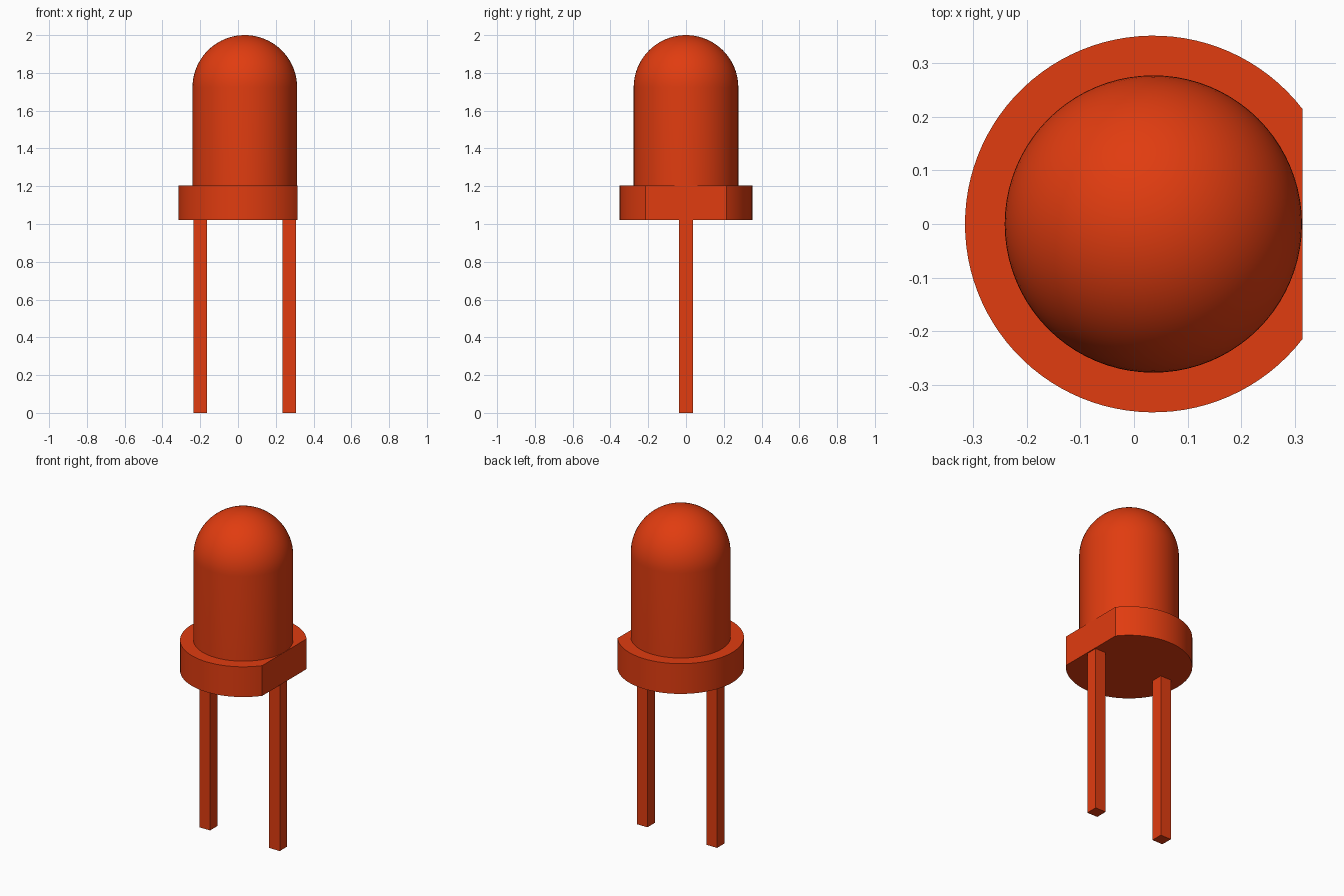
import bpy, bmesh
from math import sin, cos, pi, acos, radians

if "Cube" in bpy.data.objects:
    bpy.data.objects.remove(bpy.data.objects["Cube"])

CX = 0.036                      # axis of the round parts
BODY_R, FLANGE_R = 0.277, 0.351
FLAT_X = 0.314                  # flat side of the flange
Z_FLANGE, Z_BODY, Z_TOP = 1.02, 1.205, 2.0

red = bpy.data.materials.new("red_plastic")
red.diffuse_color = (0.75, 0.045, 0.005, 1)
red.use_nodes = True
red.node_tree.nodes["Principled BSDF"].inputs["Base Color"].default_value = red.diffuse_color


def finish(name, bm, smooth=True):
    bmesh.ops.recalc_face_normals(bm, faces=bm.faces)
    mesh = bpy.data.meshes.new(name)
    bm.to_mesh(mesh)
    bm.free()
    obj = bpy.data.objects.new(name, mesh)
    bpy.context.collection.objects.link(obj)
    mesh.materials.append(red)
    if smooth:
        bpy.ops.object.select_all(action='DESELECT')
        obj.select_set(True)
        bpy.context.view_layer.objects.active = obj
        bpy.ops.object.shade_smooth_by_angle(angle=radians(30))
    return obj


# Domed lens: profile spun around the vertical axis
bm = bmesh.new()
dome_z = Z_TOP - BODY_R
profile = [(0, Z_BODY), (BODY_R, Z_BODY)]
profile += [(BODY_R * cos(a), dome_z + BODY_R * sin(a))
            for a in (pi / 2 * i / 20 for i in range(20))]
profile.append((0, Z_TOP))
verts = [bm.verts.new((CX + r, 0, z)) for r, z in profile]
edges = [bm.edges.new(pair) for pair in zip(verts, verts[1:])]
bmesh.ops.spin(bm, geom=verts + edges, cent=(CX, 0, 0), axis=(0, 0, 1),
               angle=2 * pi, steps=80, use_duplicate=False)
bmesh.ops.remove_doubles(bm, verts=bm.verts, dist=1e-4)
finish("lens", bm)

# Flange: disc with one flat side, an arc closed by a chord
bm = bmesh.new()
start = acos((FLAT_X - CX) / FLANGE_R)
steps = 80
ring = []
for i in range(steps + 1):
    a = start + (2 * pi - 2 * start) * i / steps
    ring.append(bm.verts.new((CX + FLANGE_R * cos(a), FLANGE_R * sin(a), Z_FLANGE)))
base = bm.faces.new(ring)
top = bmesh.ops.extrude_face_region(bm, geom=[base], use_keep_orig=True)["geom"]
bmesh.ops.translate(bm, vec=(0, 0, Z_BODY - Z_FLANGE),
                    verts=[g for g in top if isinstance(g, bmesh.types.BMVert)])
finish("flange", bm)

# Two square wire legs
for name, side in (("left_leg", -1), ("right_leg", 1)):
    bm = bmesh.new()
    bmesh.ops.create_cube(bm, size=1)
    bmesh.ops.scale(bm, vec=(0.072, 0.072, Z_FLANGE), verts=bm.verts)
    bmesh.ops.translate(bm, vec=(CX + side * 0.236, 0, Z_FLANGE / 2), verts=bm.verts)
    finish(name, bm, smooth=False)
